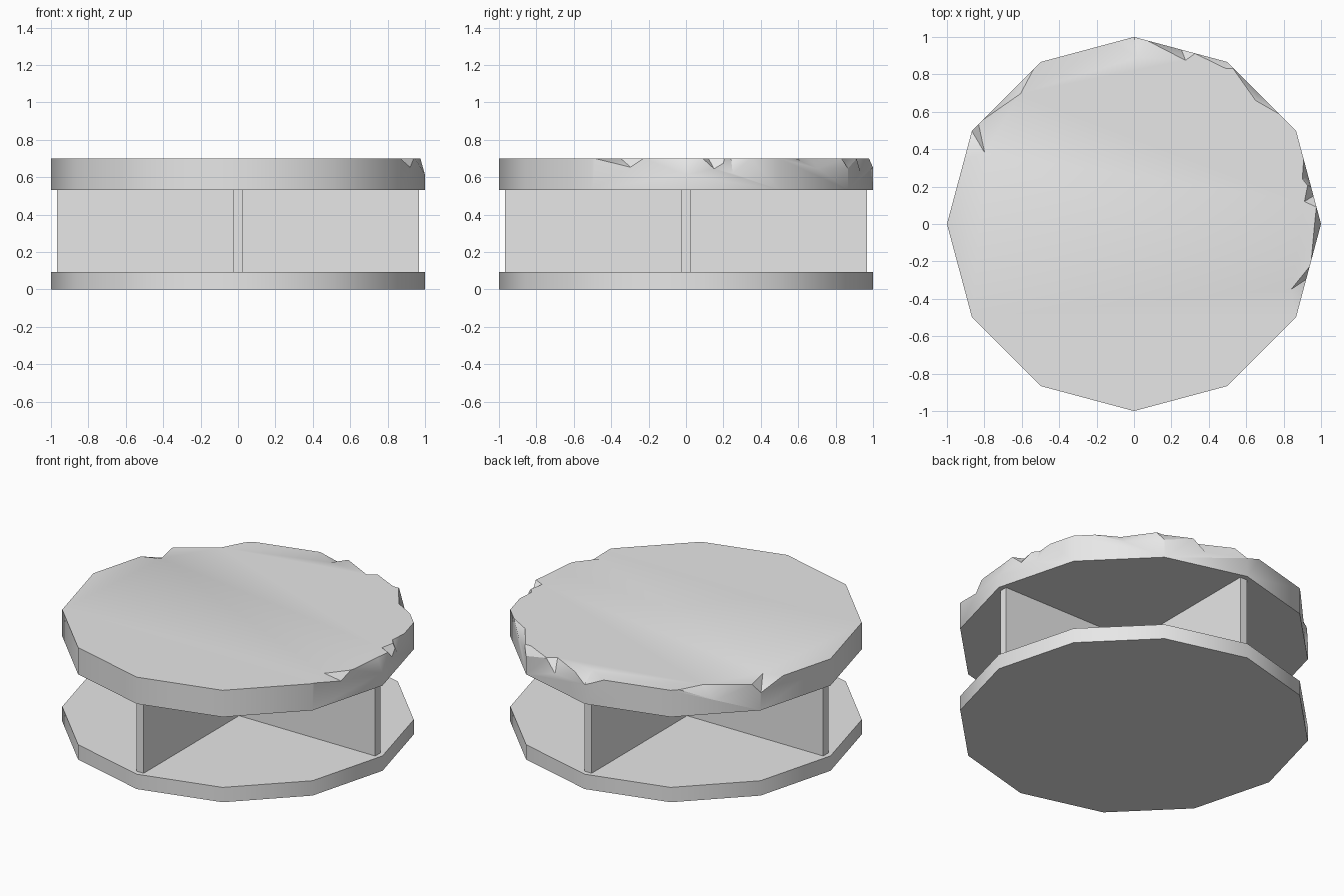
import bpy
import bmesh
from math import radians, cos, sin
from mathutils import Vector

default_cube = bpy.data.objects.get("Cube")
if default_cube:
    bpy.data.objects.remove(default_cube, do_unlink=True)

SIDES = 12
STEP = 360 / SIDES
BASE_TOP = 0.093
TOP_LOW, TOP_HIGH = 0.533, 0.70

stone = bpy.data.materials.new("light_grey")
stone.use_nodes = True
grey = (0.8, 0.8, 0.8, 1)
stone.diffuse_color = grey
stone.node_tree.nodes["Principled BSDF"].inputs["Base Color"].default_value = grey


def disc(name, low, high):
    bpy.ops.mesh.primitive_cylinder_add(
        vertices=SIDES, radius=1, depth=high - low, location=(0, 0, (low + high) / 2))
    obj = bpy.context.object
    obj.name = name
    obj.data.materials.append(stone)
    return obj


def panel(name, size_x, size_y):
    bpy.ops.mesh.primitive_cube_add(size=1, location=(0, 0, (BASE_TOP + TOP_LOW) / 2))
    obj = bpy.context.object
    obj.name = name
    obj.scale = (size_x, size_y, TOP_LOW - BASE_TOP)
    bpy.ops.object.transform_apply(location=False, rotation=False, scale=True)
    obj.data.materials.append(stone)
    return obj


def rim_point(angle, inset, z):
    """Point on the polygonal rim, moved inwards by inset."""
    apothem = cos(radians(STEP / 2))
    radius = apothem / cos(radians(angle % STEP - STEP / 2)) - inset
    return Vector((radius * cos(radians(angle)), radius * sin(radians(angle)), z))


def chip_cutter(start, end, notch, inset, low, drop):
    """Faceted wedge that breaks a piece off the upper rim."""
    points = [
        rim_point(start, -0.003, TOP_HIGH + 0.002),
        rim_point(end, -0.003, TOP_HIGH + 0.002),
        rim_point(notch, inset, TOP_HIGH + 0.001),
        rim_point(low, -0.005, TOP_HIGH - drop),
        rim_point(low, -0.3, TOP_HIGH + 0.2),
    ]
    bm = bmesh.new()
    for p in points:
        bm.verts.new(p)
    bmesh.ops.convex_hull(bm, input=bm.verts)
    bmesh.ops.recalc_face_normals(bm, faces=bm.faces)
    mesh = bpy.data.meshes.new("chip_cutter")
    bm.to_mesh(mesh)
    bm.free()
    mesh.materials.append(stone)
    obj = bpy.data.objects.new("chip_cutter", mesh)
    obj.hide_render = True
    bpy.context.collection.objects.link(obj)
    return obj


# Discs and the crossed panels between them
base = disc("base_disc", 0, BASE_TOP)
top = disc("top_disc", TOP_LOW, TOP_HIGH)
panel("cross_panel_wide", 1.934, 0.05)
panel("cross_panel_deep", 0.05, 1.934)

# Broken rim: start, end, notch angle, notch inset, lowest angle, drop
chips = [
    (160, 147, 154.6, 0.10, 150, 0.06),
    (147, 122, 131, 0.045, 135, 0.09),
    (97, 85, 88.7, 0.105, 90, 0.05),
    (87, 70, 72.5, 0.05, 75, 0.08),
    (72, 57, 59.5, 0.033, 60, 0.06),
    (60, 36, 45.4, 0.04, 47, 0.06),
    (21.5, 10, 15, 0.035, 15, 0.09),
    (15, 5, 7.5, 0.056, 9, 0.06),
    (6, -13, 0, 0.035, 0, 0.10),
    (-13, -30, -22.6, 0.065, -17.5, 0.05),
]
bpy.context.view_layer.objects.active = top
for chip in chips:
    cutter = chip_cutter(*chip)
    cut = top.modifiers.new("chip", "BOOLEAN")
    cut.operation = "DIFFERENCE"
    cut.solver = "EXACT"
    cut.object = cutter
    bpy.ops.object.modifier_apply(modifier=cut.name)
    bpy.data.objects.remove(cutter, do_unlink=True)

# Rounded shading around the rims, crisp caps
for obj in (base, top):
    bpy.ops.object.select_all(action="DESELECT")
    obj.select_set(True)
    bpy.context.view_layer.objects.active = obj
    bpy.ops.object.shade_smooth_by_angle(angle=radians(35))
